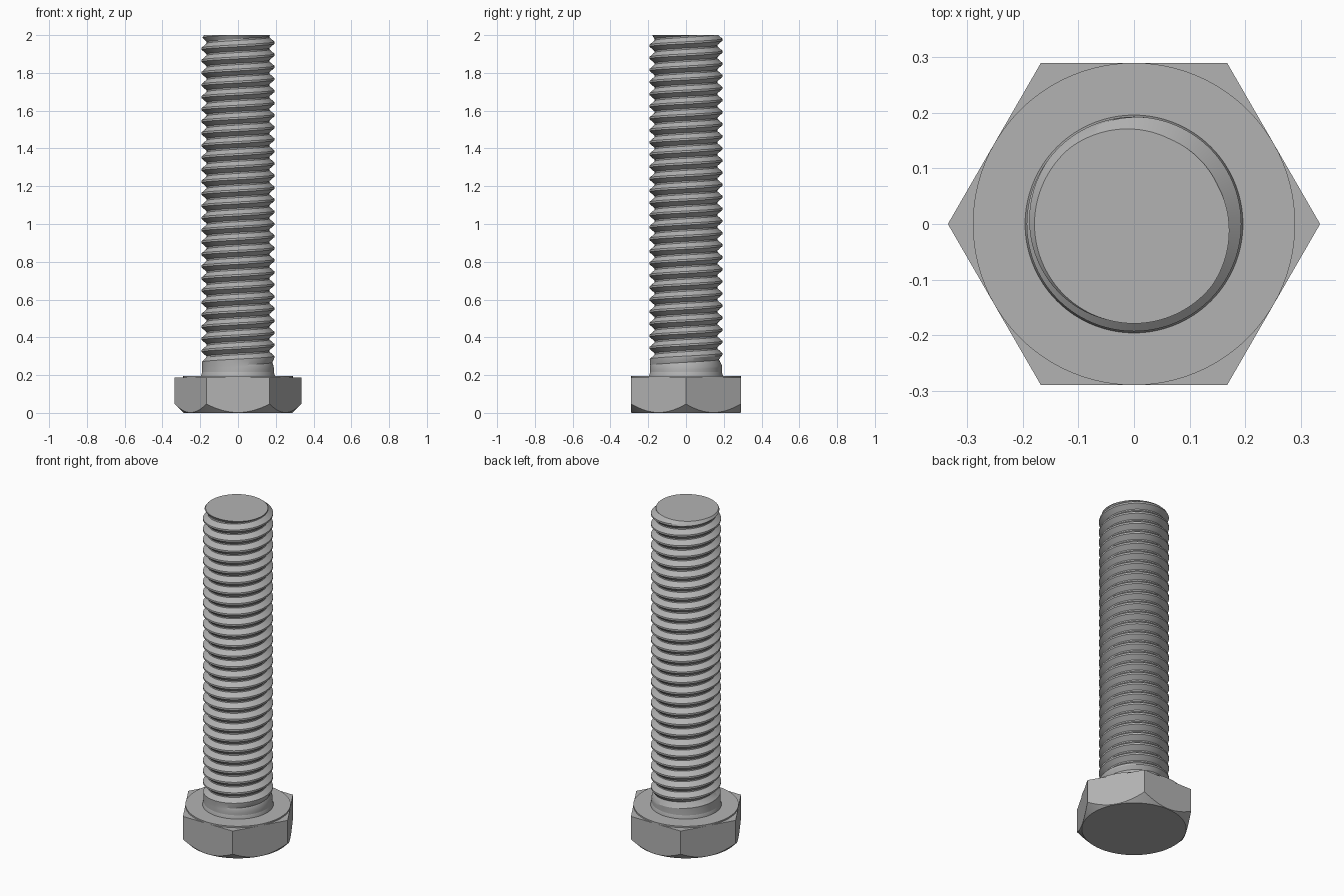
import bpy, bmesh
from math import cos, sin, pi, tau, radians

cube = bpy.data.objects.get("Cube")
if cube:
    bpy.data.objects.remove(cube, do_unlink=True)

SEG = 96           # segments around the axis
FLAT = 0.29        # half width across the head flats
HEX_TOP = 0.187
SEAT = 0.196       # top of the washer face
PITCH = 0.064
CREST, ROOT = 0.193, 0.166
TIP = 2.0

steel = bpy.data.materials.new("grey_steel")
steel.use_nodes = True
steel.diffuse_color = (0.45, 0.45, 0.45, 1)
steel.node_tree.nodes["Principled BSDF"].inputs["Base Color"].default_value = (0.45, 0.45, 0.45, 1)


def finish(name, bm, angle):
    bmesh.ops.recalc_face_normals(bm, faces=bm.faces)
    mesh = bpy.data.meshes.new(name)
    bm.to_mesh(mesh)
    bm.free()
    obj = bpy.data.objects.new(name, mesh)
    bpy.context.collection.objects.link(obj)
    mesh.materials.append(steel)
    bpy.ops.object.select_all(action="DESELECT")
    obj.select_set(True)
    bpy.context.view_layer.objects.active = obj
    bpy.ops.object.shade_smooth_by_angle(angle=radians(angle))
    return obj


def stack_rings(name, profile, angle):
    """Skin rings whose radius and height are functions of the angle."""
    bm = bmesh.new()
    rings = []
    for shape in profile:
        ring = []
        for i in range(SEG):
            t = tau * i / SEG
            r, z = shape(t)
            ring.append(bm.verts.new((r * cos(t), r * sin(t), z)))
        rings.append(ring)
    for low, high in zip(rings, rings[1:]):
        for i in range(SEG):
            j = (i + 1) % SEG
            bm.faces.new((low[i], low[j], high[j], high[i]))
    bm.faces.new(rings[0])
    bm.faces.new(rings[-1])
    bmesh.ops.remove_doubles(bm, verts=bm.verts, dist=1e-5)
    return finish(name, bm, angle)


def hexagon(t):
    return FLAT / cos((t % (pi / 3)) - pi / 6)


# Hexagonal head with a conical chamfer underneath
stack_rings("hex_head", [
    lambda t: (FLAT - 0.002, 0),
    lambda t: (hexagon(t), hexagon(t) - FLAT + 0.002),
    lambda t: (hexagon(t), HEX_TOP),
], 20)

# Thin round bearing face on top of the head
stack_rings("washer_face", [
    lambda t: (FLAT, HEX_TOP - 0.01),
    lambda t: (FLAT, SEAT),
], 30)

# Small fillet where the shank meets the head
stack_rings("shank_fillet", [
    lambda t: (0.196, SEAT - 0.005),
    lambda t: (0.196, SEAT),
    lambda t: (CREST - 0.003, SEAT + 0.02),
], 40)

# Threaded shank: a right-handed helical skin, trimmed at both ends
tooth = [(0.0, ROOT), (0.12, ROOT), (0.48, CREST), (0.64, CREST)]
turns = int((TIP - SEAT) / PITCH) + 4
bm = bmesh.new()
columns = []
for i in range(SEG + 1):
    t = tau * i / SEG
    column = []
    for k in range(turns):
        for frac, r in tooth:
            z = SEAT + PITCH * (k - 2 + frac + i / SEG)
            # the groove runs out into the plain shank near the head
            runout = min(1, max(0, (z - 0.25) / 0.05))
            r = CREST - 0.003 * (1 - runout) - (CREST - r) * runout
            column.append(bm.verts.new((r * cos(t), r * sin(t), z)))
    columns.append(column)
for a, b in zip(columns, columns[1:]):
    for n in range(len(a) - 1):
        bm.faces.new((a[n], b[n], b[n + 1], a[n + 1]))
bmesh.ops.remove_doubles(bm, verts=bm.verts, dist=1e-5)
for height, side in ((SEAT - 0.004, -1), (TIP, 1)):
    geom = bm.verts[:] + bm.edges[:] + bm.faces[:]
    cut = bmesh.ops.bisect_plane(bm, geom=geom, plane_co=(0, 0, height),
                                 plane_no=(0, 0, side), clear_outer=True)
    edges = [e for e in cut["geom_cut"] if isinstance(e, bmesh.types.BMEdge)]
    # chamfer the tip before capping it
    if side > 0:
        for v in bm.verts:
            r = v.co.xy.length
            limit = 0.179 + (TIP - v.co.z) * 0.7
            if r > limit:
                v.co.xy *= limit / r
    bmesh.ops.edgeloop_fill(bm, edges=edges)
finish("threaded_shank", bm, 25)
